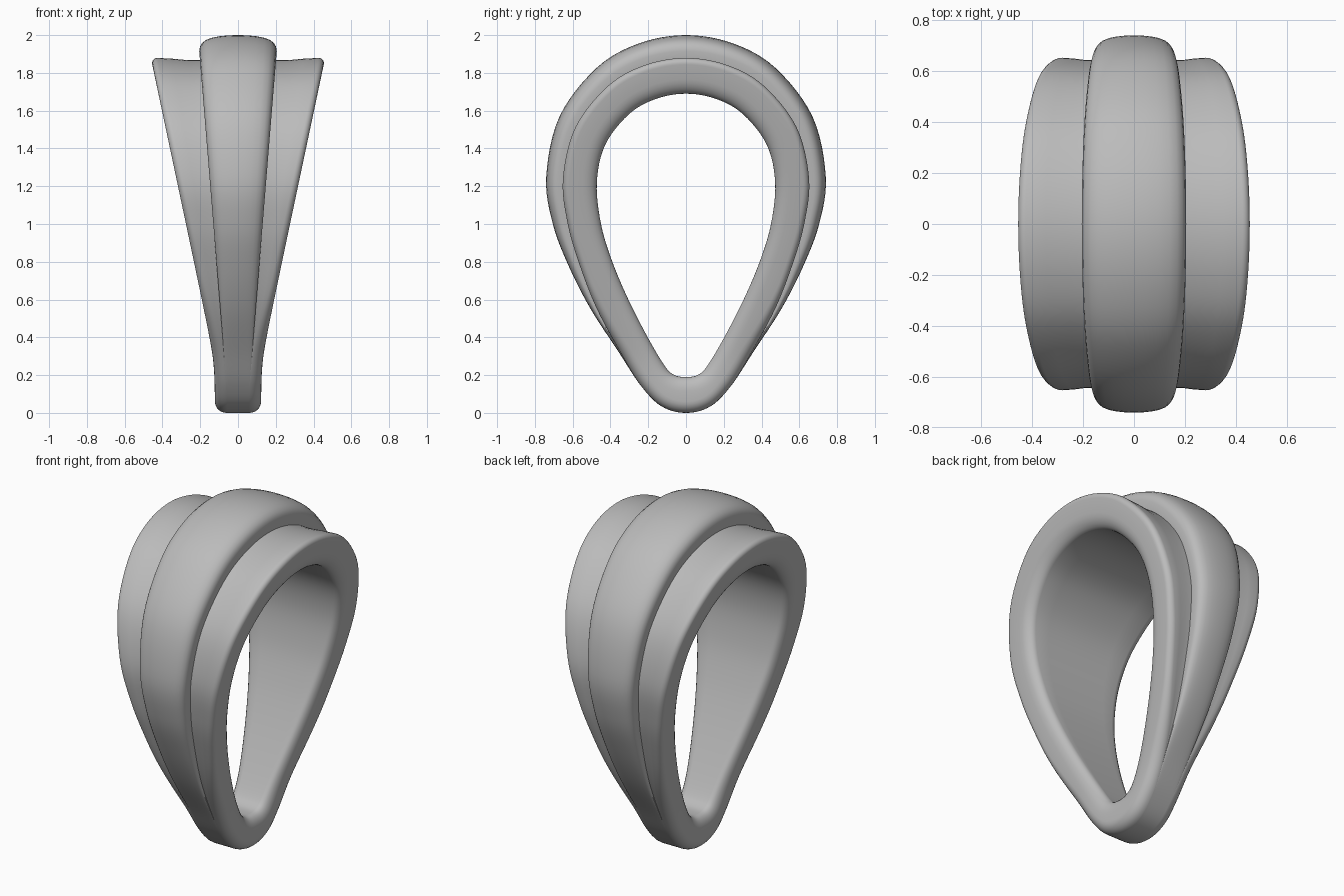
import bpy, bmesh, math
from mathutils import Vector

cube = bpy.data.objects.get("Cube")
if cube:
    bpy.data.objects.remove(cube)

# Half of the loop, bottom to top: inner y, z, crest y, z, groove depth share
stations = [
    (0, .19, 0, 0, 0), (.06, .2, .13, .035, 0), (.11, .245, .24, .145, 0),
    (.2, .395, .355, .32, .04), (.305, .6, .505, .55, .15),
    (.39, .8, .62, .775, .25), (.45, 1.0, .705, 1.0, .31),
    (.472, 1.22, .74, 1.25, .33),
]
for deg in (25, 50, 70, 90):
    c, s = math.cos(math.radians(deg)), math.sin(math.radians(deg))
    stations.append((.472 * c, 1.22 + .47 * s, .74 * c, 1.25 + .75 * s, .33 + .06 * s))
mirrored = [(-a, b, -c, d, f) for a, b, c, d, f in stations[-2:0:-1]]
loop = [Vector(s) for s in stations + mirrored]


def smooth_loop(pts, steps):
    """Closed Catmull-Rom curve through the stations."""
    n, out = len(pts), []
    for i in range(n):
        p0, p1, p2, p3 = (pts[(i + k) % n] for k in (-1, 0, 1, 2))
        for j in range(steps):
            t = j / steps
            out.append(p1 + (p2 - p0) * (t / 2)
                       + (p0 * 2 - p1 * 5 + p2 * 4 - p3) * (t * t / 2)
                       + (p1 * 3 - p0 - p2 * 3 + p3) * (t ** 3 / 2))
    return out


def band_width(z):
    t = z - .27
    return .12 + .212 * (t + math.sqrt(t * t + .01)) / 2


def ridge_width(z):
    return .08 + .08 * (z - .4)


def section(st):
    """Closed cross-section: bore, rounded rim, shoulder and raised ridge."""
    inner, crest = Vector((0, st[0], st[1])), Vector((0, st[2], st[3]))
    groove = max(st[4], 0)
    full = (crest - inner).length
    axis = (crest - inner) / full
    level = full * (1 - groove)
    half = []

    def add(depth, width, share=1, inset=0):
        p = inner + axis * depth
        p.x = width(p.z) * share - inset
        half.append(p)

    for share in (0, .3, .6):
        add(0, band_width, share)
    bore_r, rim_r = .075, .035 + .025 * max(0, 1 - groove / .2)
    arc = [math.pi / 2 * k / 6 for k in range(7)]
    for a in arc:
        add(bore_r * (1 - math.cos(a)), band_width, 1, .05 * (1 - math.sin(a)))
    for a in arc:
        add(level - rim_r * (1 - math.sin(a)), band_width, 1, rim_r * (1 - math.cos(a)))
    edge = half[-1].x
    foot = inner + axis * (level - .03 * groove)
    foot.x = ridge_width(foot.z)
    for t in (.35, .7):
        half.append(half[-1].lerp(foot, t) if t < .5 else
                    Vector((edge + (foot.x - edge) * t, foot.y, foot.z)))
    half.append(foot)
    for share, rise in ((1.02, .3), (.99, .5), (.93, .65), (.83, .78),
                        (.68, .88), (.47, .95), (.24, .99), (0, 1)):
        add(level + (full - level) * rise, ridge_width, share)
    return half + [Vector((-p.x, p.y, p.z)) for p in half[-2:0:-1]]


# Sweep the section round the loop
bm = bmesh.new()
rings = [[bm.verts.new(p) for p in section(s)] for s in smooth_loop(loop, 6)]
for i, ring in enumerate(rings):
    nxt = rings[(i + 1) % len(rings)]
    for j in range(len(ring)):
        k = (j + 1) % len(ring)
        bm.faces.new((ring[j], ring[k], nxt[k], nxt[j]))
bmesh.ops.recalc_face_normals(bm, faces=bm.faces)
mesh = bpy.data.meshes.new("ridged_ring")
bm.to_mesh(mesh)
bm.free()
ring_obj = bpy.data.objects.new("ridged_ring", mesh)
bpy.context.collection.objects.link(ring_obj)

# Plain grey finish
grey = bpy.data.materials.new("plain_grey")
grey.use_nodes = True
colour = (.5, .5, .5, 1)
grey.diffuse_color = colour
grey.node_tree.nodes["Principled BSDF"].inputs["Base Color"].default_value = colour
mesh.materials.append(grey)

# Smooth shading, sharp along the grooves
bpy.ops.object.select_all(action='DESELECT')
ring_obj.select_set(True)
bpy.context.view_layer.objects.active = ring_obj
bpy.ops.object.shade_smooth_by_angle(angle=math.radians(40))
